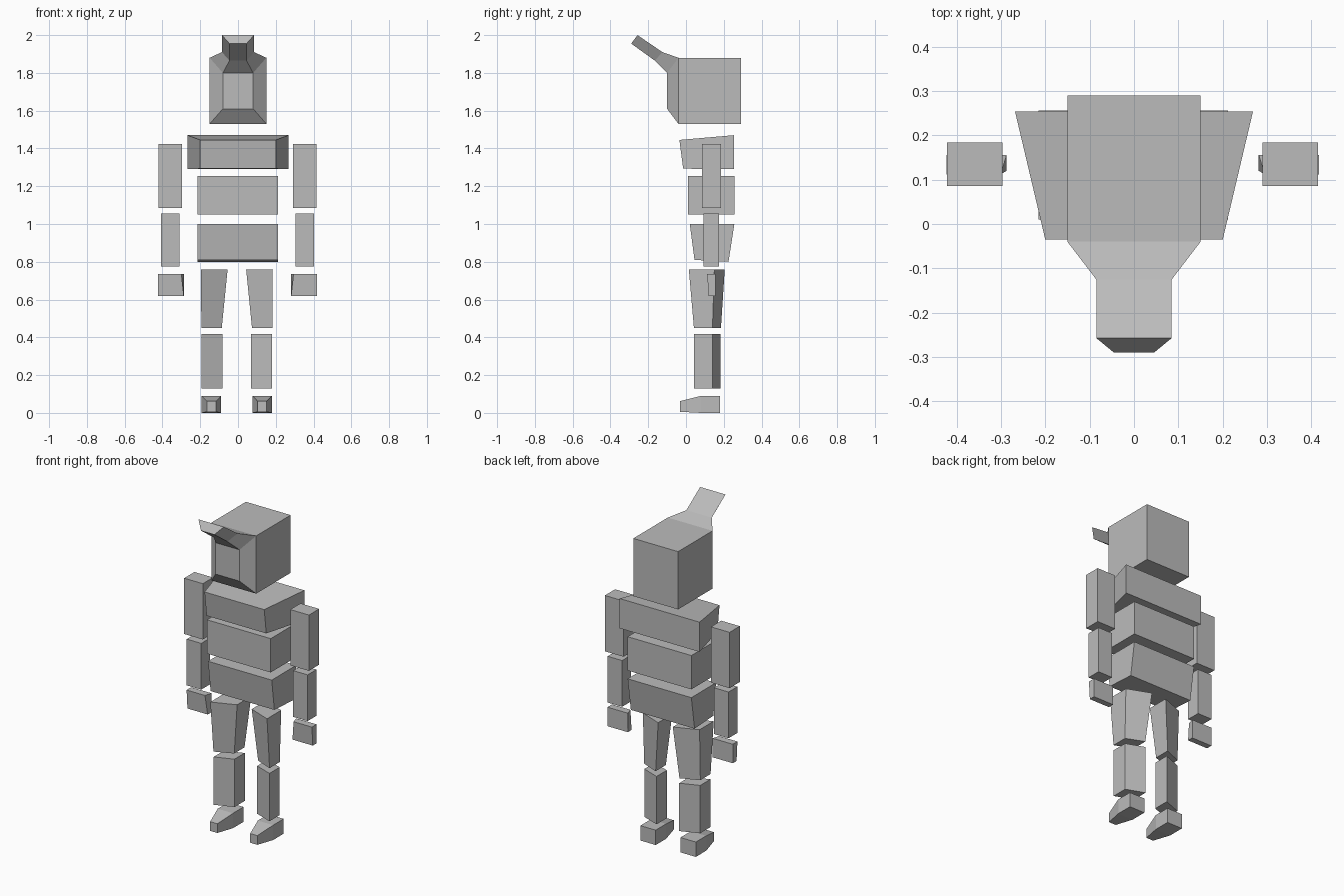
import bpy, bmesh

cube = bpy.data.objects.get("Cube")
if cube:
    bpy.data.objects.remove(cube, do_unlink=True)

grey = bpy.data.materials.new("plain grey")
grey.use_nodes = True
color = (0.5, 0.5, 0.5, 1)
grey.diffuse_color = color
grey.node_tree.nodes["Principled BSDF"].inputs["Base Color"].default_value = color


def finish(name, bm):
    bmesh.ops.recalc_face_normals(bm, faces=bm.faces)
    mesh = bpy.data.meshes.new(name)
    bm.to_mesh(mesh)
    bm.free()
    mesh.materials.append(grey)
    obj = bpy.data.objects.new(name, mesh)
    bpy.context.collection.objects.link(obj)
    return obj


def loft(rings):
    """Flat-faced solid through a list of four-cornered rings."""
    bm = bmesh.new()
    loops = [[bm.verts.new(p) for p in ring] for ring in rings]
    for a, b in zip(loops, loops[1:]):
        for i in range(4):
            j = (i + 1) % 4
            bm.faces.new((a[i], a[j], b[j], b[i]))
    bm.faces.new(loops[0])
    bm.faces.new(loops[-1])
    return bm


def level(x0, x1, y0, y1, z, shear=0, front_z=None):
    """Horizontal ring; shear pushes the x0 side back."""
    fz = z if front_z is None else front_z
    return [(x0, y0 + shear, fz), (x1, y0, fz), (x1, y1, z), (x0, y1 + shear, z)]


def upright(x0, x1, y, z0, z1):
    """Ring standing in the x-z plane."""
    return [(x0, y, z0), (x1, y, z0), (x1, y, z1), (x0, y, z1)]


def pair(name, rings, middle=-0.003):
    """Left part and its mirrored right part."""
    finish("left_" + name, loft(rings)).location.x = middle
    mirrored = [[(-x, y, z) for x, y, z in ring] for ring in rings]
    finish("right_" + name, loft(mirrored)).location.x = middle


# Head with bevelled face
bm = loft([upright(-0.15, 0.15, 0.29, 1.53, 1.88),
           upright(-0.15, 0.15, -0.04, 1.53, 1.88),
           upright(-0.08, 0.08, -0.10, 1.61, 1.80)])
bmesh.ops.recalc_face_normals(bm, faces=bm.faces)

# Visor: the upper bevel is drawn out twice, forward and up
brow = max(bm.faces, key=lambda f: f.calc_center_median().z - f.calc_center_median().y
           if -0.09 < f.calc_center_median().y < 0 else -9)
for upper, lower in (((-0.125, 1.91), (-0.165, 1.865)),
                     ((-0.257, 2.0), (-0.29, 1.955))):
    brow = bmesh.ops.extrude_discrete_faces(bm, faces=[brow])["faces"][0]
    middle_z = brow.calc_center_median().z
    for v in brow.verts:
        is_upper = v.co.z > middle_z
        side = 1 if v.co.x > 0 else -1
        y, z = upper if is_upper else lower
        v.co = (side * (0.085 if is_upper else 0.045), y, z)
finish("head_with_visor", bm)

# Chest, wider at the back and sloping forward on top
finish("chest", loft([
    [(-0.2, -0.015, 1.293), (0.2, -0.015, 1.293), (0.268, 0.253, 1.29), (-0.268, 0.253, 1.29)],
    [(-0.2, -0.035, 1.445), (0.2, -0.035, 1.445), (0.268, 0.253, 1.47), (-0.268, 0.253, 1.47)]]))

# Waist and pelvis
finish("waist", loft([level(-0.215, 0.212, 0.01, 0.256, 1.05),
                      level(-0.215, 0.212, 0.01, 0.256, 1.255)]))
finish("pelvis", loft([level(-0.215, 0.212, 0.045, 0.225, 0.8, front_z=0.81),
                       level(-0.215, 0.212, 0.02, 0.256, 1.0)]))

# Arms
pair("upper_arm", [level(0.293, 0.418, 0.086, 0.184, 1.085),
                   level(0.293, 0.418, 0.086, 0.184, 1.423)])
pair("forearm", [level(0.308, 0.405, 0.092, 0.176, 0.775),
                 level(0.308, 0.405, 0.092, 0.176, 1.055)])
hand_top = level(0.284, 0.42, 0.112, 0.156, 0.735)
hand_top[0] = (0.297, 0.112, 0.735)
pair("hand", [level(0.284, 0.42, 0.12, 0.156, 0.62), hand_top])

# Legs, with the inner side set further back
pair("thigh", [level(0.08, 0.188, 0.042, 0.14, 0.45, 0.045),
               level(0.049, 0.19, 0.015, 0.15, 0.76, 0.055)], -0.006)
pair("shin", [level(0.076, 0.187, 0.042, 0.14, 0.128, 0.042),
              level(0.076, 0.187, 0.042, 0.14, 0.418, 0.042)], -0.006)

# Feet, tapering to the toes
pair("foot", [upright(0.083, 0.186, 0.18, 0, 0.09),
              upright(0.083, 0.186, 0.08, 0, 0.09),
              upright(0.11, 0.158, -0.032, 0.006, 0.062)], -0.006)
